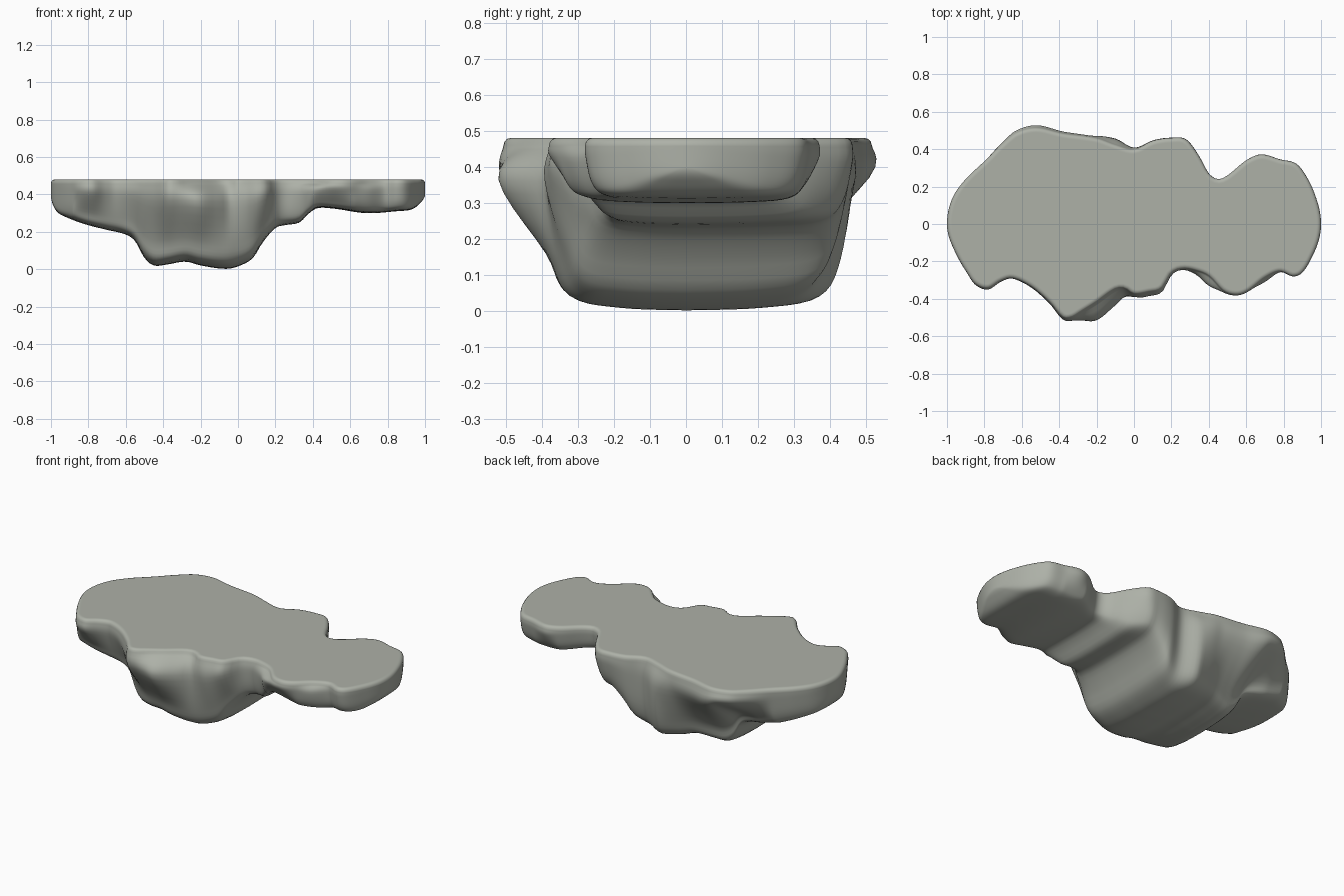
import bpy, bmesh, math
from mathutils import Vector

if "Cube" in bpy.data.objects:
    bpy.data.objects.remove(bpy.data.objects["Cube"])

TOP, RIM, N = 0.48, 0.46, 160

# Plan outline of the flat top: (x, y) along the back and the front
BACK = [(-1, 0), (-.97, .14), (-.9, .24), (-.8, .335), (-.7, .435), (-.63, .49), (-.52, .515),
        (-.38, .485), (-.2, .46), (-.1, .425), (0, .4), (.1, .445), (.2, .46), (.28, .45),
        (.35, .36), (.4, .27), (.45, .24), (.5, .26), (.6, .34), (.68, .37), (.78, .345),
        (.87, .32), (.93, .24), (.98, .12), (1, 0)]
FRONT = [(-1, 0), (-.97, -.12), (-.9, -.25), (-.85, -.32), (-.78, -.345), (-.71, -.305),
         (-.65, -.29), (-.55, -.335), (-.45, -.42), (-.38, -.5), (-.33, -.5), (-.28, -.47),
         (-.2, -.42), (-.1, -.35), (-.05, -.345), (0, -.375), (.08, -.365), (.15, -.345),
         (.2, -.265), (.26, -.24), (.33, -.25), (.4, -.28), (.48, -.36), (.55, -.38),
         (.61, -.36), (.7, -.29), (.78, -.255), (.85, -.28), (.9, -.26), (.96, -.16), (1, 0)]
# How far the rock swells out below the rim
FRONT_SWELL = [(-1, 0), (-.4, 0), (-.33, .01), (-.28, .045), (-.2, .095), (-.1, .085), (-.05, .045),
               (0, .015), (.05, .02), (.16, .015), (.25, .005), (.33, .02), (.4, .05), (.48, .005),
               (.62, 0), (.7, .02), (.8, 0), (1, 0)]
BACK_SWELL = [(-1, 0), (-.25, 0), (-.1, .032), (0, .008), (.1, 0), (1, 0)]
# Half widths of the tucked-in base, front and back
FRONT_BASE = [(-1, .25), (-.8, .26), (-.6, .25), (-.45, .31), (-.3, .385), (-.15, .38),
              (0, .345), (.1, .32), (.2, .27), (.4, .3), (.6, .33), (1, .3)]
BACK_BASE = [(-1, .25), (-.7, .32), (-.5, .30), (-.35, .34), (-.2, .40), (-.05, .445),
             (.1, .455), (.25, .43), (.4, .3), (.6, .33), (1, .3)]
# Underside height along x
BOTTOM = [(-1, .4), (-.97, .31), (-.9, .27), (-.8, .235), (-.7, .21), (-.6, .185), (-.55, .15),
          (-.5, .06), (-.45, .02), (-.38, .025), (-.28, .04), (-.2, .02), (-.07, .002),
          (0, .015), (.08, .06), (.13, .14), (.2, .22), (.25, .235), (.33, .25), (.37, .29),
          (.42, .325), (.5, .325), (.68, .3), (.85, .31), (.93, .32), (.98, .36), (1, .4)]


def curve(points):
    """Smooth function of the angle acos(-x), so the ends come out round."""
    ts = [math.acos(-x) for x, _ in points]
    vs = [v for _, v in points]
    last = len(ts) - 1
    slope = [(vs[min(i + 1, last)] - vs[max(i - 1, 0)]) / (ts[min(i + 1, last)] - ts[max(i - 1, 0)])
             for i in range(last + 1)]

    def at(t):
        i = 0
        while i < last - 1 and t > ts[i + 1]:
            i += 1
        h = ts[i + 1] - ts[i]
        u = min(max((t - ts[i]) / h, 0), 1)
        return ((2*u**3 - 3*u*u + 1) * vs[i] + (u**3 - 2*u*u + u) * h * slope[i]
                + (3*u*u - 2*u**3) * vs[i + 1] + (u**3 - u*u) * h * slope[i + 1])
    return at


def smooth_path(pts, steps=5):
    """Catmull-Rom path through the section points."""
    p = [pts[0]] + pts + [pts[-1]]
    out = []
    for a, b, c, d in zip(p, p[1:], p[2:], p[3:]):
        for k in range(steps):
            u = k / steps
            out.append(0.5 * (2*b + (c - a)*u + (2*a - 5*b + 4*c - d)*u*u + (3*b - a - 3*c + d)*u**3))
    return out + [pts[-1]]


def half_section(t, edge, swell, base, sign):
    """One side of a cross-section: rounded rim, swelling side, tucked-in base."""
    x, y, zb = -math.cos(t), edge(t), bottom(t)
    e = 0.004
    tangent = Vector((-math.cos(t + e) + math.cos(t - e), edge(t + e) - edge(t - e)))
    if t < e or t > math.pi - e:
        normal = Vector((x, 0)).normalized()
    else:
        normal = Vector((-tangent.y, tangent.x)).normalized() * sign
    rim = [Vector((x - normal.x * r, y - normal.y * r, z))
           for r, z in ((.026, TOP), (.02, TOP), (.010, .4775), (.003, .470))]
    mid = abs(y) + swell(t)
    low = min(mid * .94, base(t))
    side = [(abs(y), 0), (mid, .22), (low, .69), (low * .86, .92), (low * .5, .985), (0, 1)]
    return rim + smooth_path([Vector((x, sign * w, RIM - (RIM - zb) * f)) for w, f in side])


back, front, bottom = curve(BACK), curve(FRONT), curve(BOTTOM)
front_swell, back_swell = curve(FRONT_SWELL), curve(BACK_SWELL)
front_base, back_base = curve(FRONT_BASE), curve(BACK_BASE)

# Loft the rock slab along x; closing each section also makes the flat top
bm = bmesh.new()
rows = []
for i in range(N + 1):
    t = math.pi * i / N
    f = half_section(t, front, front_swell, front_base, -1)
    b = half_section(t, back, back_swell, back_base, 1)
    rows.append([bm.verts.new(p) for p in f + b[-2::-1]])
for r, s in zip(rows, rows[1:]):
    for j in range(len(r)):
        k = (j + 1) % len(r)
        bm.faces.new((r[j], r[k], s[k], s[j]))
bmesh.ops.remove_doubles(bm, verts=bm.verts, dist=1e-4)
bmesh.ops.recalc_face_normals(bm, faces=bm.faces)

mesh = bpy.data.meshes.new("rock_ledge")
bm.to_mesh(mesh)
bm.free()
rock = bpy.data.objects.new("rock_ledge", mesh)
bpy.context.collection.objects.link(rock)

stone = bpy.data.materials.new("grey stone")
stone.diffuse_color = (.42, .44, .39, 1)
stone.use_nodes = True
stone.node_tree.nodes["Principled BSDF"].inputs["Base Color"].default_value = stone.diffuse_color
mesh.materials.append(stone)

bpy.context.view_layer.objects.active = rock
rock.select_set(True)
bpy.ops.object.shade_smooth_by_angle(angle=math.radians(50))
